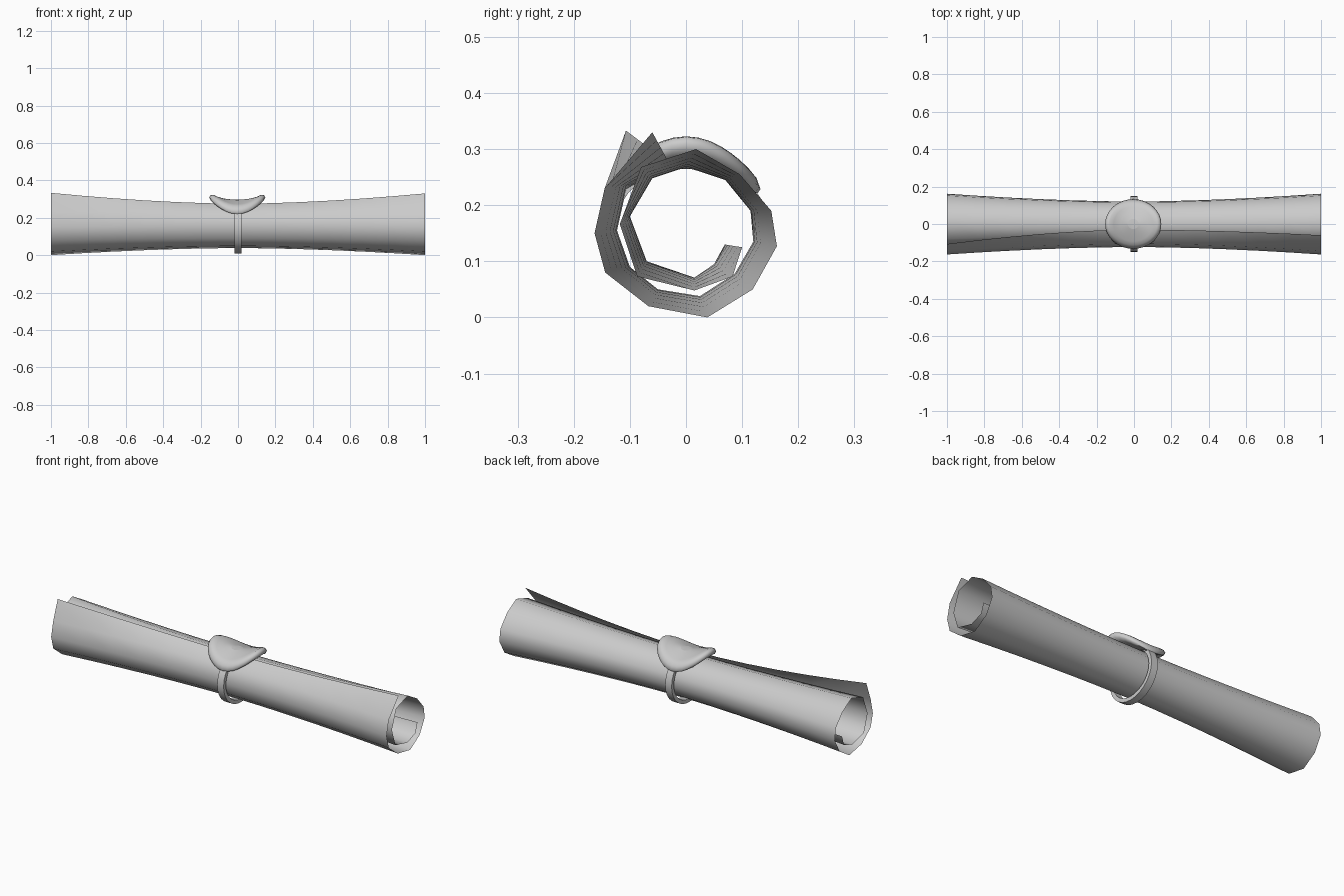
import bpy
import math

if "Cube" in bpy.data.objects:
    bpy.data.objects.remove(bpy.data.objects["Cube"])


def make_object(name, verts, faces, angle=40):
    mesh = bpy.data.meshes.new(name)
    mesh.from_pydata(verts, [], faces)
    mesh.update()
    obj = bpy.data.objects.new(name, mesh)
    bpy.context.collection.objects.link(obj)
    bpy.ops.object.select_all(action='DESELECT')
    obj.select_set(True)
    bpy.context.view_layer.objects.active = obj
    bpy.ops.object.shade_smooth_by_angle(angle=math.radians(angle))
    return obj


def grid_faces(rows, cols, wrap_rows=False, wrap_cols=False):
    return [(i * cols + j, i * cols + (j + 1) % cols,
             (i + 1) % rows * cols + (j + 1) % cols, (i + 1) % rows * cols + j)
            for i in range(rows if wrap_rows else rows - 1)
            for j in range(cols if wrap_cols else cols - 1)]


# Rolled paper: spiral (y, z) sections, flaring from the middle to the ends
END = [(-.06, .33), (-.145, .23), (-.163, .15), (-.144, .08), (-.067, .02), (.038, 0),
       (.119, .05), (.162, .127), (.152, .19), (.096, .255), (.018, .30), (-.08, .268),
       (-.118, .166), (-.087, .073), (.015, .048), (.083, .073), (.1, .125)]
MID = [(-.03, .275), (-.105, .235), (-.123, .155), (-.1, .09), (-.05, .05), (.025, .038),
       (.087, .078), (.12, .135), (.115, .19), (.07, .245), (0, .268), (-.06, .248),
       (-.1, .18), (-.07, .1), (.015, .071), (.05, .095), (.069, .13)]
STEPS = 12
verts = []
for i in range(STEPS + 1):
    x = -1 + 2 * i / STEPS
    t = abs(x) ** 1.7
    for k, ((ye, ze), (ym, zm)) in enumerate(zip(END, MID)):
        if k == 0 and x < 0:          # left loose corner opens further
            ye, ze = -.107, .333
        verts.append((x, ym + (ye - ym) * t, zm + (ze - zm) * t))
make_object("rolled_paper", verts, grid_faces(STEPS + 1, len(END)), 60)

# Band: flat loop around the middle
N = 28
verts = []
for i in range(N):
    a = 2 * math.pi * i / N
    for x, inset in ((-.019, 0), (.019, 0), (.019, .02), (-.019, .02)):
        verts.append((x, (.15 - inset) * math.cos(a), .149 + (.139 - inset) * math.sin(a)))
make_object("band", verts, grid_faces(N, 4, True, True))

# Seal: lathed disc with a soft rim, bent into a saddle over the roll
PROFILE = [(.03, .012), (.07, .012), (.105, .015), (.127, .02), (.142, .014), (.15, 0),
           (.143, -.014), (.125, -.02), (.08, -.02), (.03, -.02)]
S = 32


def saddle(x, y, z):
    return (x - .004, y, .285 + z + 1.1 * x * x - 3.2 * y * y)


verts = []
for i in range(S):
    a = 2 * math.pi * i / S
    for r, z in PROFILE:
        verts.append(saddle(r * math.cos(a), .885 * r * math.sin(a), z))
P = len(PROFILE)
faces = [f[::-1] for f in grid_faces(S, P, True)]
verts += [saddle(0, 0, .012), saddle(0, 0, -.02)]
for i in range(S):
    j = (i + 1) % S
    faces.append((S * P, i * P, j * P))
    faces.append((S * P + 1, j * P + P - 1, i * P + P - 1))
make_object("seal", verts, faces, 60)
